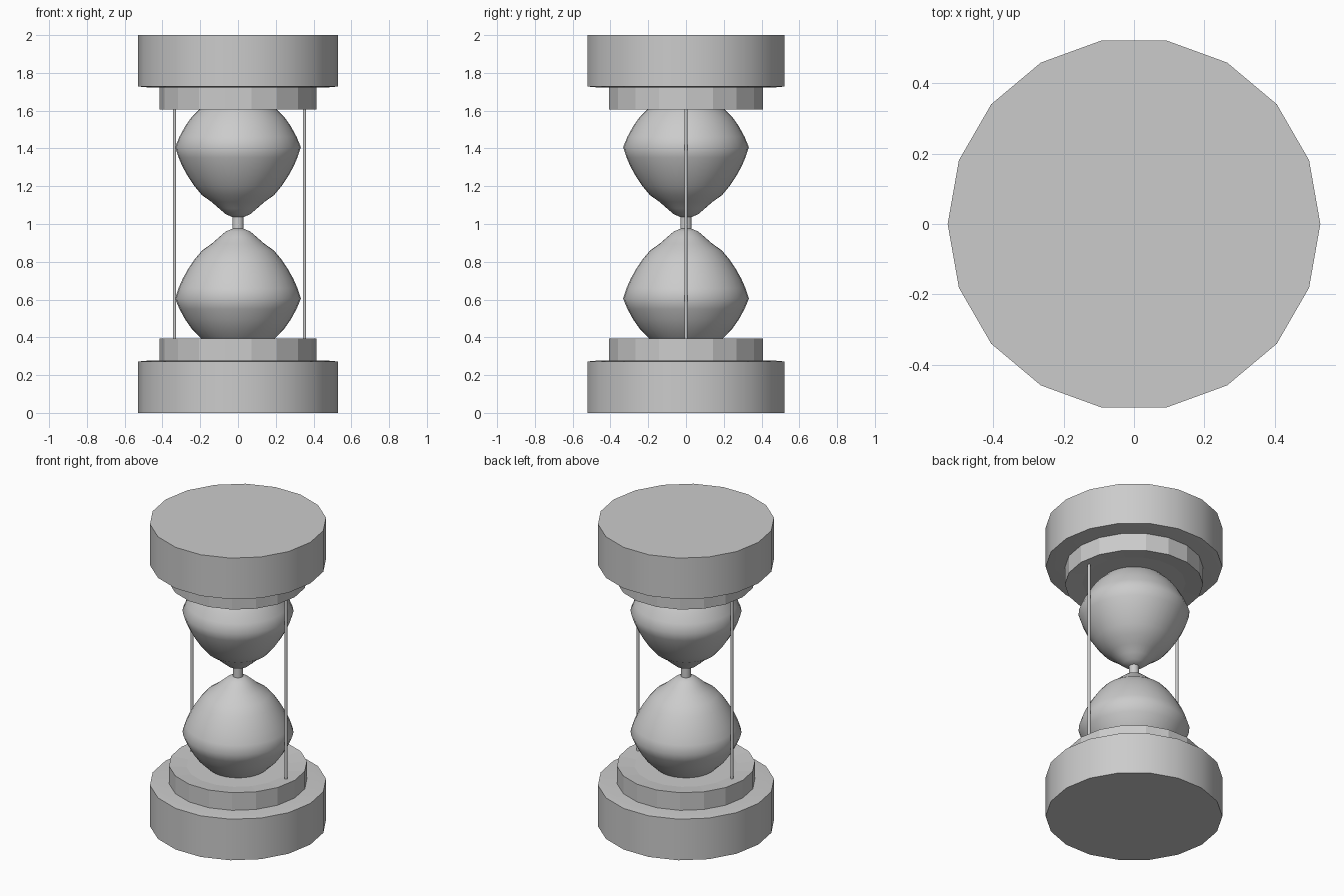
import bpy, bmesh, math

cube = bpy.data.objects.get("Cube")
if cube:
    bpy.data.objects.remove(cube, do_unlink=True)

# One plain grey for every part
grey = bpy.data.materials.new("plain grey")
grey.use_nodes = True
tone = (0.6, 0.6, 0.6, 1)
grey.diffuse_color = tone
grey.node_tree.nodes["Principled BSDF"].inputs["Base Color"].default_value = tone

MIDDLE = 1.0


def lathe(name, profile, sides, x=0, flip=False, angle=None):
    """Revolve (radius, height) points, listed bottom to top, with closed ends."""
    bm = bmesh.new()
    rings = []
    for r, z in profile:
        z = 2 * MIDDLE - z if flip else z
        rings.append([bm.verts.new((x + r * math.cos(math.tau * i / sides),
                                    r * math.sin(math.tau * i / sides), z))
                      for i in range(sides)])
    for low, high in zip(rings, rings[1:]):
        for i in range(sides):
            j = (i + 1) % sides
            bm.faces.new((low[i], low[j], high[j], high[i]))
    bm.faces.new(rings[0][::-1])
    bm.faces.new(rings[-1])
    bmesh.ops.recalc_face_normals(bm, faces=bm.faces)
    mesh = bpy.data.meshes.new(name)
    bm.to_mesh(mesh)
    bm.free()
    mesh.materials.append(grey)
    obj = bpy.data.objects.new(name, mesh)
    bpy.context.collection.objects.link(obj)
    if angle:
        bpy.ops.object.select_all(action="DESELECT")
        obj.select_set(True)
        bpy.context.view_layer.objects.active = obj
        bpy.ops.object.shade_smooth_by_angle(angle=math.radians(angle))
    return obj


plate = [(0.53, 0), (0.53, 0.272), (0.475, 0.277)]
collar = [(0.415, 0.27), (0.415, 0.394), (0.31, 0.384)]
bulb = [(0.06, 0.30), (0.13, 0.34), (0.195, 0.395), (0.245, 0.445),
        (0.28, 0.495), (0.31, 0.55), (0.333, 0.605), (0.315, 0.66),
        (0.293, 0.71), (0.265, 0.76), (0.232, 0.81), (0.19, 0.86),
        (0.14, 0.895), (0.10, 0.93), (0.065, 0.96), (0.03, 0.975)]

# The lower and upper halves mirror each other about the middle
for half, flip in (("lower", False), ("upper", True)):
    lathe(half + "_plate", plate, 18, flip=flip, angle=30)
    lathe(half + "_collar", collar, 18, flip=flip)
    glass = lathe(half + "_bulb", bulb, 32, flip=flip, angle=50)
    if flip:
        glass.location.z = 0.012

# Neck joining the bulbs
lathe("neck", [(0.03, 0.96), (0.03, 1.05)], 16, angle=30)

# Thin side rods
for name, x in (("left_rod", 0.352), ("right_rod", -0.336)):
    lathe(name, [(0.009, 0.37), (0.009, 1.63)], 12, x=x, angle=40)
